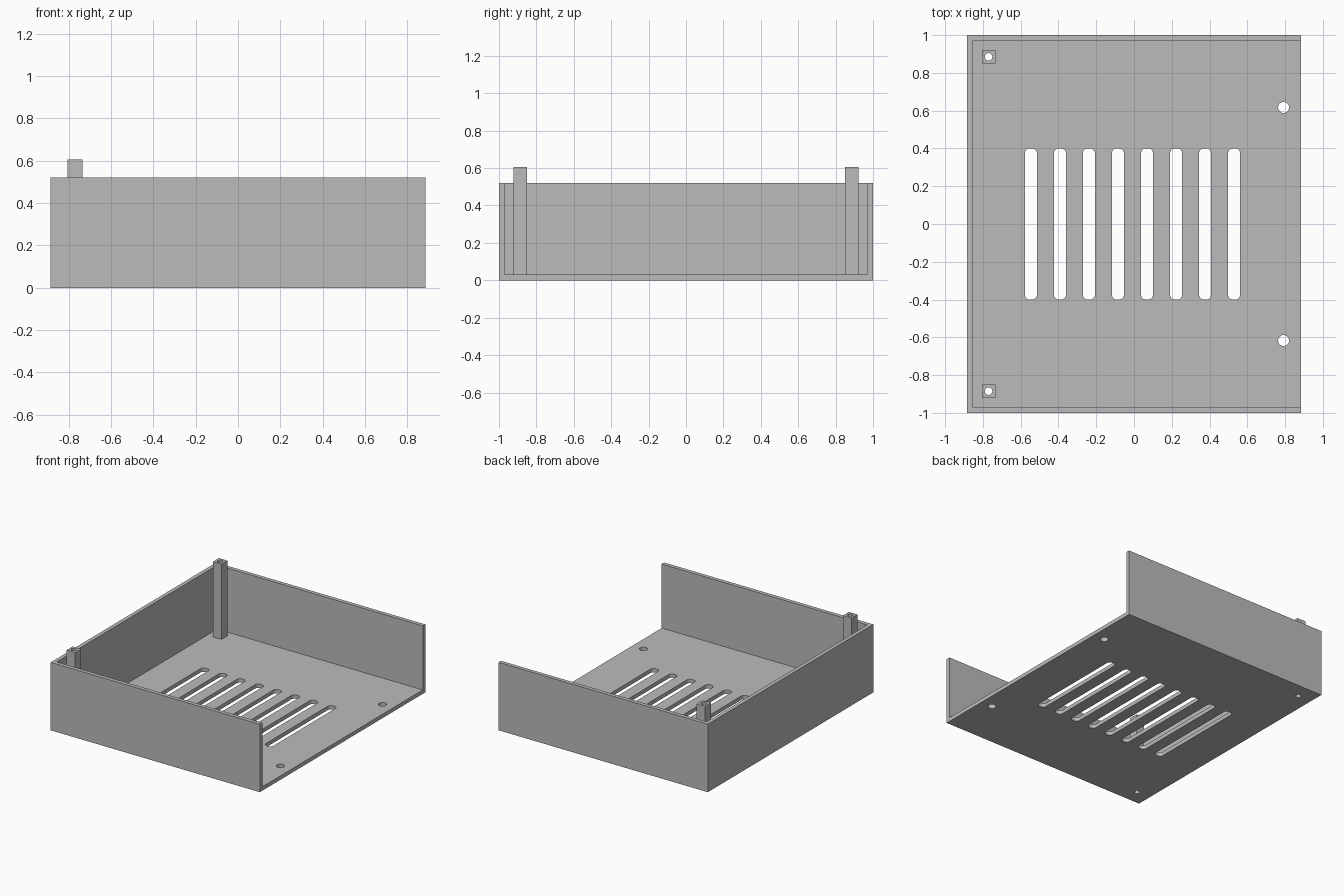
import bpy, bmesh
from math import sin, cos, pi

cube = bpy.data.objects.get("Cube")
if cube:
    bpy.data.objects.remove(cube, do_unlink=True)

grey = bpy.data.materials.new("plain grey")
grey.use_nodes = True
colour = (0.5, 0.5, 0.5, 1)
grey.diffuse_color = colour
grey.node_tree.nodes["Principled BSDF"].inputs["Base Color"].default_value = colour

HX, HY, HEIGHT, WALL = 0.885, 1.0, 0.52, 0.03
POST_X, POST_Y, POST_HALF, POST_TOP = -0.77, 0.885, 0.036, 0.605


def rectangle(x0, x1, y0, y1):
    return [(x0, y0), (x1, y0), (x1, y1), (x0, y1)]


def rounded(cx, cy, hx, hy, r, steps=6):
    """Rounded rectangle outline; a circle when hx = hy = r."""
    pts = []
    for q, (sx, sy) in enumerate([(1, 1), (-1, 1), (-1, -1), (1, -1)]):
        for i in range(steps + 1):
            a = (q + i / steps) * pi / 2
            p = (cx + sx * (hx - r) + r * cos(a), cy + sy * (hy - r) + r * sin(a))
            if not pts or abs(p[0] - pts[-1][0]) + abs(p[1] - pts[-1][1]) > 1e-5:
                pts.append(p)
    if abs(pts[0][0] - pts[-1][0]) + abs(pts[0][1] - pts[-1][1]) < 1e-5:
        pts.pop()
    return pts


def prisms(name, outlines, z0, z1):
    """Object made of flat outlines extruded from z0 to z1."""
    bm = bmesh.new()
    for pts in outlines:
        low = [bm.verts.new((x, y, z0)) for x, y in pts]
        high = [bm.verts.new((x, y, z1)) for x, y in pts]
        bm.faces.new(low[::-1])
        bm.faces.new(high)
        for i in range(len(pts)):
            j = (i + 1) % len(pts)
            bm.faces.new((low[i], low[j], high[j], high[i]))
    mesh = bpy.data.meshes.new(name)
    bm.to_mesh(mesh)
    bm.free()
    mesh.materials.append(grey)
    obj = bpy.data.objects.new(name, mesh)
    bpy.context.collection.objects.link(obj)
    return obj


def cut(obj, cutter):
    """Subtract the cutter, then discard it."""
    cutter.hide_render = True
    mod = obj.modifiers.new("cut", 'BOOLEAN')
    mod.operation, mod.solver, mod.object = 'DIFFERENCE', 'EXACT', cutter
    bpy.context.view_layer.objects.active = obj
    bpy.ops.object.modifier_apply(modifier=mod.name)
    bpy.data.objects.remove(cutter, do_unlink=True)


# Tray: floor with three walls, open on the +x side
tray = prisms("tray", [rectangle(-HX, HX, -HY, HY)], 0, HEIGHT)
cut(tray, prisms("cavity_cutter",
                 [rectangle(-HX + WALL, HX + 1, -HY + WALL, HY - WALL)], WALL, 1))

# Vent slots, screw holes by the open edge, and holes under the posts
holes = [rounded(-0.546 + i * 0.1537, 0, 0.032, 0.4, 0.026) for i in range(8)]
for side in (-1, 1):
    holes.append(rounded(0.792, side * 0.617, 0.029, 0.029, 0.029))
    holes.append(rounded(POST_X, side * POST_Y, 0.02, 0.02, 0.02))
cut(tray, prisms("hole_cutter", holes, -0.1, 0.1))

# Hollow square corner posts
for name, side in (("front_post", -1), ("back_post", 1)):
    y = side * POST_Y
    post = prisms(name, [rectangle(POST_X - POST_HALF, POST_X + POST_HALF,
                                   y - POST_HALF, y + POST_HALF)], WALL, POST_TOP)
    cut(post, prisms("bore_cutter", [rounded(POST_X, y, 0.02, 0.02, 0.02)], -0.1, 1))
